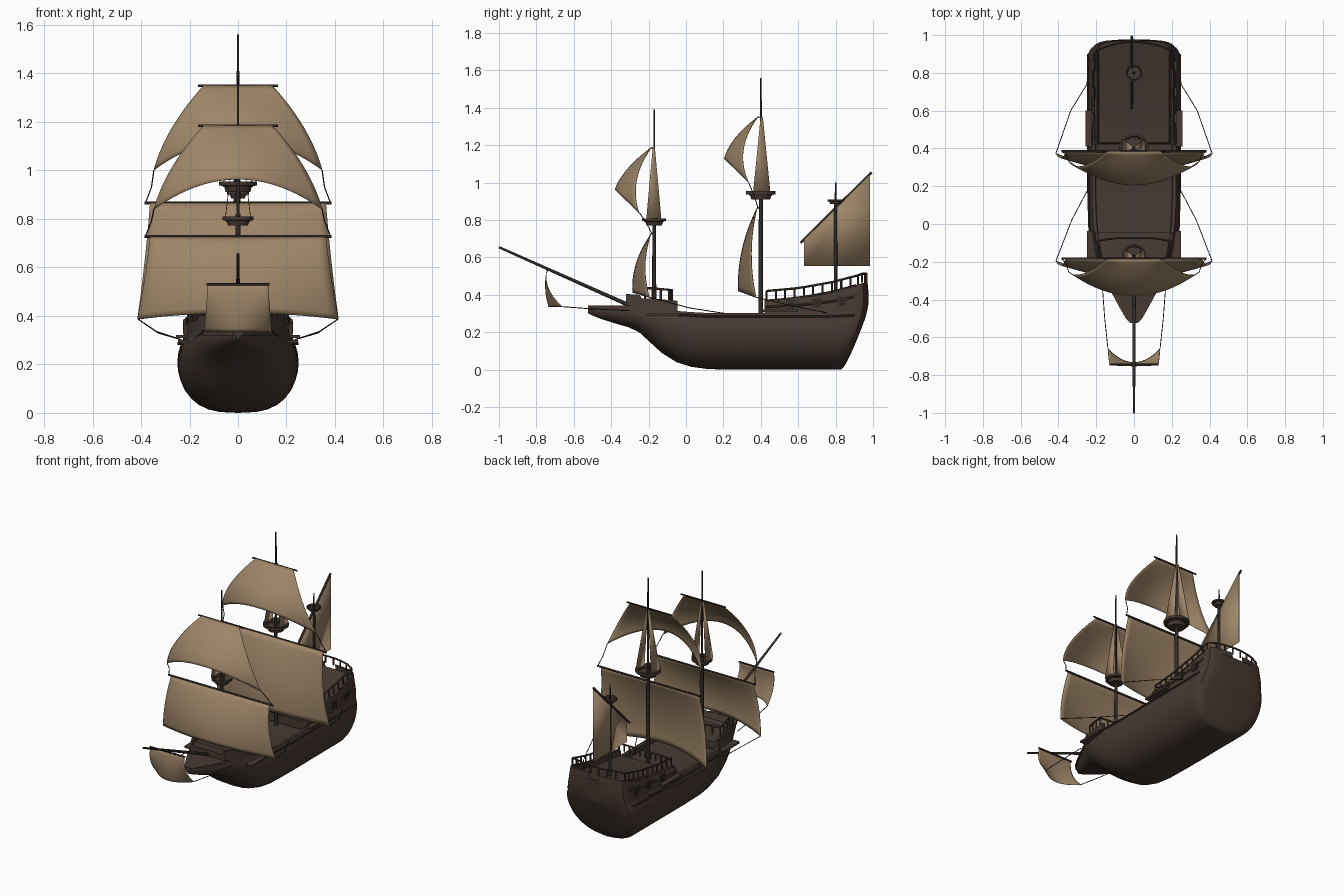
import bpy, bmesh, math
from mathutils import Vector, Matrix

if "Cube" in bpy.data.objects:
    bpy.data.objects.remove(bpy.data.objects["Cube"])


def material(name, rgb):
    m = bpy.data.materials.new(name)
    m.diffuse_color = (*rgb, 1)
    m.use_nodes = True
    m.node_tree.nodes["Principled BSDF"].inputs["Base Color"].default_value = m.diffuse_color
    return m


HULL = material("hull_brown", (0.062, 0.040, 0.031))
SAIL = material("sail_tan", (0.34, 0.235, 0.138))
SPAR = material("spar_dark", (0.030, 0.023, 0.020))
PORT = material("port_dark", (0.028, 0.019, 0.015))


def finish(name, bm, mat, angle=40):
    bmesh.ops.remove_doubles(bm, verts=bm.verts, dist=1e-5)
    bmesh.ops.recalc_face_normals(bm, faces=bm.faces)
    me = bpy.data.meshes.new(name)
    bm.to_mesh(me)
    bm.free()
    me.materials.append(mat)
    for p in me.polygons:
        p.use_smooth = True
    me.set_sharp_from_angle(angle=math.radians(angle))
    ob = bpy.data.objects.new(name, me)
    bpy.context.collection.objects.link(ob)
    return ob


def lerp(table, x):
    if x <= table[0][0]:
        return table[0][1]
    for (a, va), (b, vb) in zip(table, table[1:]):
        if x <= b:
            return va + (vb - va) * (x - a) / (b - a)
    return table[-1][1]


def add_seg(bm, a, b, r1, r2, n=10):
    a, b = Vector(a), Vector(b)
    d = b - a
    mat = Matrix.Translation((a + b) / 2) @ d.to_track_quat('Z', 'Y').to_matrix().to_4x4()
    bmesh.ops.create_cone(bm, cap_ends=True, segments=n, radius1=r1, radius2=r2,
                          depth=d.length, matrix=mat)


def tube(name, paths, r, mat, r2=None, n=10):
    bm = bmesh.new()
    for pts in paths:
        for a, b in zip(pts, pts[1:]):
            add_seg(bm, a, b, r, r if r2 is None else r2, n)
    return finish(name, bm, mat)


def both(pts):
    return [pts, [(-x, y, z) for x, y, z in pts]]


def loft(name, halves, mat, angle=35):
    """Skin mirrored half sections (each starts and ends on the centre line)."""
    bm = bmesh.new()
    rings = []
    for h in halves:
        full = h + [(-x, y, z) for x, y, z in reversed(h[1:-1])]
        rings.append([bm.verts.new(p) for p in full])
    for r, s in zip(rings, rings[1:]):
        for i in range(len(r)):
            j = (i + 1) % len(r)
            bm.faces.new((r[i], r[j], s[j], s[i]))
    bm.faces.new(rings[0])
    bm.faces.new(rings[-1])
    return finish(name, bm, mat, angle)


def box(bm, c, s):
    bmesh.ops.create_cube(bm, size=1, matrix=Matrix.Translation(c) @ Matrix.Diagonal((*s, 1)))


# --- hull: lofted sections, raked and rounded at the stern ---
STERN = [(0, .83), (.02, .848), (.05, .865), (.12, .897), (.2, .93), (.28, .96),
         (.35, .977), (.42, .976), (.55, .96)]


def rake(t, z):
    return 0.5 + (lerp(STERN, z) - 0.5) * t


SHAPE = [(0, 0), (.3, .012), (.48, .045), (.64, .105), (.77, .19), (.88, .31), (.95, .44),
         (.99, .57), (1, .68), (.985, .8), (.95, .9), (.9, 1)]


def hull_section(keel, top, w, place):
    pts = [(w * a, keel + (top - keel) * b) for a, b in SHAPE]
    dz = min(.03, (top - keel) * .4)
    pts += [(w * .82, top), (w * .81, top - dz), (0, top - dz)]
    return [(x, place(z), z) for x, z in pts]


bow = [(-.525, .302, .335, .008), (-.505, .292, .337, .032), (-.45, .27, .34, .066),
       (-.38, .248, .34, .105), (-.31, .228, .34, .142), (-.25, .20, .337, .172),
       (-.19, .145, .332, .2), (-.13, .09, .325, .219), (-.05, .04, .314, .235),
       (.03, .015, .308, .243), (.12, .003, .303, .247), (.3, 0, .302, .249), (.45, 0, .305, .25)]
CAP = [(0, 1), (.4, 1), (.8, 1), (.9, .985), (.945, .94), (.97, .84), (.985, .7), (.996, .45), (1, .2)]
loft("hull", [hull_section(k, t, w, lambda z, y=y: y) for y, k, t, w in bow]
     + [hull_section(0, .31, .25 * s, lambda z, t=t: rake(t, z)) for t, s in CAP], HULL)

# --- stern castle with sloping top ---
TOP = [(.42, .372), (.6, .388), (.78, .42), (.97, .47)]


def castle_section(place, s, y):
    top = lerp(TOP, y)
    pts = [(0, .28), (.229, .28), (.224, .32), (.217, .36), (.203, top), (.188, top),
           (.186, top - .035), (0, top - .035)]
    return [(x * s, place(z), z) for x, z in pts]


loft("stern_castle", [castle_section(lambda z, y=y: y, 1, y) for y in (.42, .46)]
     + [castle_section(lambda z, t=t: rake(t, z), s, .5 + .47 * t) for t, s in CAP], HULL)

# --- forecastle ---
fore = [(-.32, .405, .125), (-.25, .40, .163), (-.235, .382, .17), (-.15, .378, .19), (-.045, .368, .207)]
loft("forecastle", [[(0, y, .29), (w + .01, y, .29), (w, y, t), (w - .015, y, t),
                     (w - .016, y, t - .025), (0, y, t - .025)] for y, t, w in fore], HULL)

# --- beakhead ledge and side mouldings ---
loft("beak_ledge", [[(0, y, .32), (w, y, .32), (w, y, .342), (0, y, .342)]
                    for y, w in [(-.525, .02), (-.505, .04), (-.45, .072), (-.38, .11), (-.3, .15)]], HULL)
tube("hull_mouldings",
     both([(.236, -.05, .295), (.241, .12, .285), (.243, .45, .285), (.245, .75, .285), (.243, .9, .29)])
     + both([(.222, .42, .335), (.22, .6, .345), (.217, .78, .365), (.212, .9, .39)])
     + both([(.206, .42, .368), (.205, .6, .384), (.204, .78, .416), (.2, .91, .452)]), .006, HULL, n=6)

# --- channels on the sides ---
bm = bmesh.new()
for s in (-1, 1):
    box(bm, (s * .225, -.125, .295), (.045, .175, .012))
    box(bm, (s * .236, .505, .315), (.04, .19, .012))
finish("channels", bm, HULL)

# --- gun ports and frames on the stern castle ---
for name, d, size, mat in (("port_frames", 0, .05, HULL), ("port_panels", .003, .036, PORT)):
    bm = bmesh.new()
    for s in (-1, 1):
        for y, z in ((.56, .345), (.70, .352), (.835, .362)):
            box(bm, (s * (.2195 + d), y, z), (.009, size, size))
    finish(name, bm, mat)


# --- railings ---
def railing(name, pts, h, r=.006):
    bm = bmesh.new()
    up = Vector((0, 0, h))
    pts = [Vector(p) for p in pts]
    for i, p in enumerate(pts):
        add_seg(bm, p, p + up, r * .9, r * .9, 6)
        if i:
            add_seg(bm, pts[i - 1] + up, p + up, r, r, 6)
    finish(name, bm, HULL)


side = [(.193, y, lerp(TOP, y)) for y in (.43, .48, .53, .58, .63, .68, .73, .78, .83, .88, .92)]
aft = [(x, .92 + .045 * (1 - (x / .193) ** 2), .465) for x in (.14, .085, .03)]
half = side + aft
railing("stern_rail", half + [(-x, y, z) for x, y, z in reversed(half)], .048)
railing("stern_break_rail", [(x * .0386, .43, .372) for x in range(-5, 6)], .045)
fr = [(.165, -.22, .38), (.175, -.18, .38), (.184, -.135, .376), (.19, -.09, .372), (.14, -.08, .37),
      (.085, -.075, .37), (.03, -.075, .37)]
railing("forecastle_rail", fr + [(-x, y, z) for x, y, z in reversed(fr)], .055)


# --- masts, bowsprit and yards ---
def mast(name, y, z0, zm, z1, r):
    bm = bmesh.new()
    add_seg(bm, (0, y, z0), (0, y, zm), r, r * .85, 12)
    add_seg(bm, (0, y, zm), (0, y, z1), r * .6, r * .35, 12)
    finish(name, bm, SPAR)


mast("main_mast", .40, .25, .96, 1.56, .0125)
mast("fore_mast", -.17, .28, .82, 1.39, .0115)
mast("mizzen_mast", .80, .36, .91, 1.0, .0095)
tube("bowsprit", [[(0, -.26, .325), (0, -1, .655)]], .011, SPAR, .006)
tube("main_yard", [[(-.385, .385, .865), (.385, .385, .865)]], .006, SPAR)
tube("main_top_yard", [[(-.165, .388, 1.35), (.165, .388, 1.35)]], .005, SPAR)
tube("fore_yard", [[(-.385, -.183, .728), (.385, -.183, .728)]], .006, SPAR)
tube("fore_top_yard", [[(-.165, -.182, 1.185), (.165, -.182, 1.185)]], .005, SPAR)
tube("sprit_yard", [[(-.13, -.742, .53), (.13, -.742, .53)]], .005, SPAR)
tube("lateen_yard", [[(-.012, .612, .678), (-.012, .993, 1.055)]], .007, SPAR)


# --- crow's nests, turned profiles ---
def nest(name, y, z, s):
    prof = [(0, 0), (.05, 0), (.058, .025), (.078, .028), (.078, .045), (.066, .045), (.062, .022), (0, .022)]
    bm = bmesh.new()
    vs = [bm.verts.new((a * s, 0, b * s)) for a, b in prof]
    es = [bm.edges.new(e) for e in zip(vs, vs[1:])]
    bmesh.ops.spin(bm, geom=vs + es, cent=(0, 0, 0), axis=(0, 0, 1), angle=2 * math.pi, steps=20)
    bmesh.ops.translate(bm, verts=bm.verts, vec=(0, y, z))
    finish(name, bm, HULL)


nest("main_nest", .40, .91, 1)
nest("fore_nest", -.17, .772, .82)
nest("mizzen_nest", .80, .885, .57)


# --- square sails: bellied grids ---
def quad(mid, end, v):
    return 4 * mid * v * (1 - v) + end * v * (2 * v - 1)


def sail(name, y, ztop, zcorner, zmid, wtop, wbot, bow, edge, centre, nu=20, nv=14):
    bm = bmesh.new()
    g = []
    for j in range(nv + 1):
        v = j / nv
        row = []
        for i in range(nu + 1):
            u = 2 * i / nu - 1
            k = u * u
            zb = zcorner * k + zmid * (1 - k)
            row.append(bm.verts.new((
                u * (wtop + (wbot - wtop) * v + 4 * bow * v * (1 - v)),
                y + quad(*edge, v) * k + quad(*centre, v) * (1 - k),
                ztop + (zb - ztop) * v)))
        g.append(row)
    for j in range(nv):
        for i in range(nu):
            bm.faces.new((g[j][i], g[j][i + 1], g[j + 1][i + 1], g[j + 1][i]))
    ob = finish(name, bm, SAIL, 60)
    m = ob.modifiers.new("thickness", 'SOLIDIFY')
    m.thickness, m.offset = .003, 0


sail("main_course", .38, .865, .385, .42, .363, .415, -.004, (-.03, -.005), (-.08, -.10))
sail("fore_course", -.188, .725, .385, .412, .363, .415, -.004, (-.03, -.007), (-.078, -.097))
sail("main_topsail", .385, 1.352, 1.0, 1.128, .14, .348, .028, (-.078, -.05), (-.12, -.18))
sail("fore_topsail", -.186, 1.187, .838, .963, .14, .348, .028, (-.078, -.065), (-.125, -.194))
sail("spritsail", -.745, .525, .335, .335, .125, .138, 0, (.012, .085), (-.006, .012))

# --- lateen sail and topmast shroud panels ---
bm = bmesh.new()
bm.faces.new([bm.verts.new((-.006, y, z)) for y, z in
              ((.632, .555), (.983, .555), (.985, 1.045), (.632, .695))])
lateen = finish("lateen_sail", bm, SAIL)
lateen.modifiers.new("thickness", 'SOLIDIFY').thickness = .004

for name, y, z0, z1, w in (("main_shrouds", .405, .95, 1.35, .046), ("fore_shrouds", -.172, .808, 1.185, .04)):
    bm = bmesh.new()
    for s in (-1, 1):
        bm.faces.new([bm.verts.new(p) for p in (
            (s * w * 1.25, y - w, z0), (s * w * 1.25, y + w, z0),
            (s * .006, y + .006, z1), (s * .006, y - .006, z1))])
    ob = finish(name, bm, SAIL)
    ob.modifiers.new("thickness", 'SOLIDIFY').thickness = .003

# --- ropes ---
tube("ropes",
     both([(.413, -.195, .387), (.33, .02, .33), (.235, .2, .302)])
     + both([(.413, .375, .387), (.335, .6, .335), (.243, .75, .305)])
     + both([(.138, -.66, .337), (.155, -.5, .325), (.17, -.3, .315)])
     + both([(.347, .335, 1.0), (.357, .365, .93), (.382, .385, .865)])
     + both([(.347, -.25, .84), (.357, -.215, .79), (.382, -.183, .728)]), .0025, SPAR, n=6)
